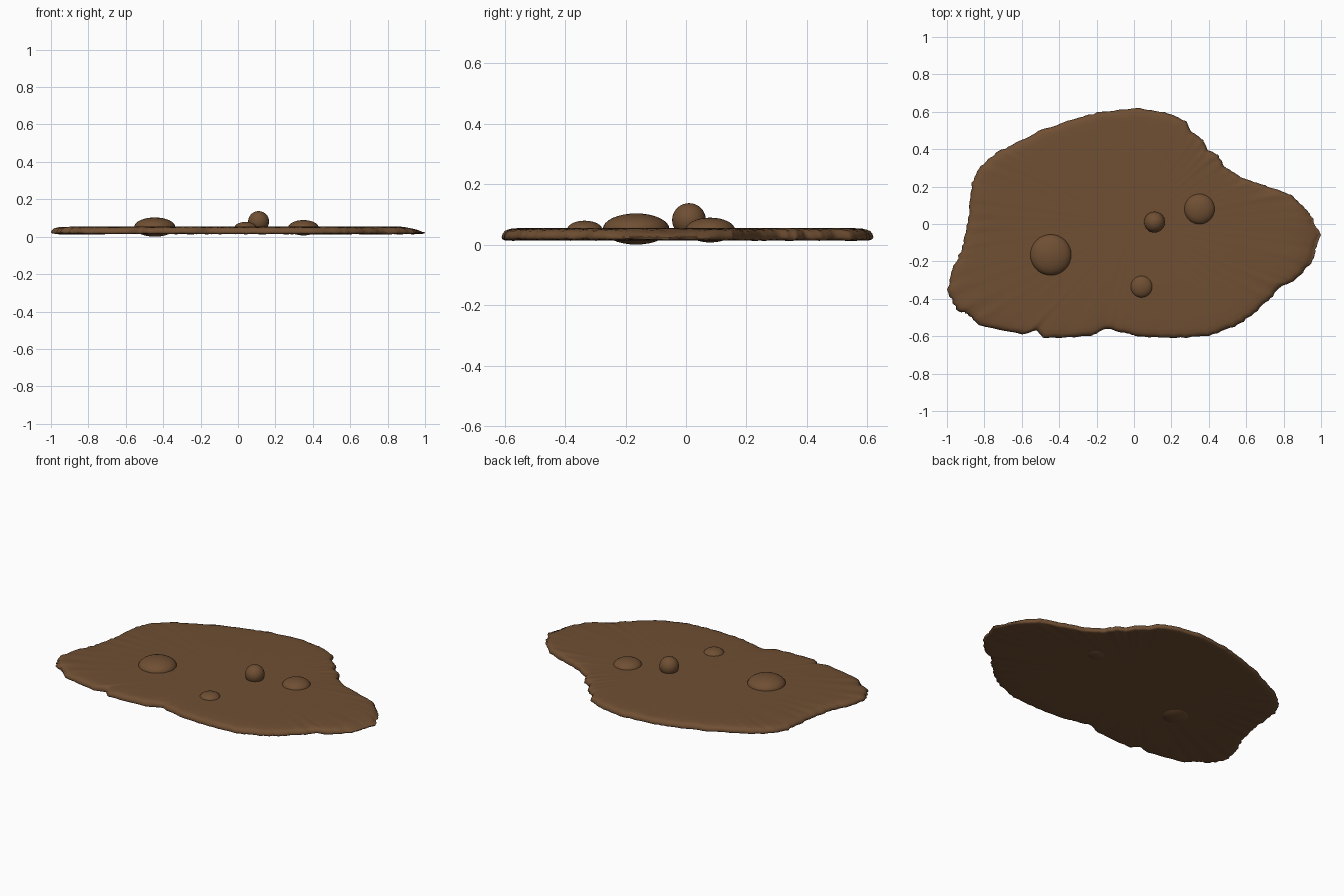
import bpy, bmesh, math, random
from mathutils import Vector, noise

random.seed(4)
cube = bpy.data.objects.get("Cube")
if cube:
    bpy.data.objects.remove(cube, do_unlink=True)

mud = bpy.data.materials.new("mud_brown")
mud.use_nodes = True
colour = (0.16, 0.078, 0.033, 1)
mud.diffuse_color = colour
shader = mud.node_tree.nodes["Principled BSDF"]
shader.inputs["Base Color"].default_value = colour
shader.inputs["Roughness"].default_value = 0.8

# Ragged puddle outline, clockwise from the back
OUTLINE = [
    (.03, .62), (.16, .6), (.28, .55), (.31, .49), (.37, .45), (.39, .4),
    (.45, .37), (.48, .31), (.57, .25), (.66, .22), (.78, .18), (.85, .15),
    (.93, .07), (.96, .02), (1, -.06), (.97, -.15), (.94, -.22), (.86, -.3),
    (.78, -.34), (.72, -.41), (.63, -.49), (.54, -.55), (.4, -.6), (.22, -.61),
    (.01, -.6), (-.06, -.58), (-.15, -.56), (-.23, -.6), (-.48, -.61),
    (-.52, -.57), (-.6, -.59), (-.83, -.54), (-.89, -.48), (-.95, -.46),
    (-1, -.35), (-.97, -.24), (-.92, -.13), (-.9, -.05), (-.88, .07),
    (-.87, .22), (-.82, .31), (-.74, .38), (-.64, .43), (-.48, .51),
    (-.29, .57), (-.18, .6)]


def ragged_outline(points, steps=6):
    """Subdivide the outline and roughen the points between its corners."""
    result = []
    for i, start in enumerate(points):
        a, b = Vector(start), Vector(points[(i + 1) % len(points)])
        for k in range(steps):
            p = a.lerp(b, k / steps)
            if k:
                p *= 1 + random.uniform(-.007, .005)
            result.append(p)
    return result


def finish(bm, name):
    bmesh.ops.recalc_face_normals(bm, faces=bm.faces)
    mesh = bpy.data.meshes.new(name)
    bm.to_mesh(mesh)
    bm.free()
    mesh.materials.append(mud)
    mesh.polygons.foreach_set("use_smooth", [True] * len(mesh.polygons))
    obj = bpy.data.objects.new(name, mesh)
    bpy.context.collection.objects.link(obj)
    return obj


# Flat puddle: rings of (inset from rim, height, wrinkle strength)
RINGS = [(.5, .014, 0), (.2, .014, .001), (.06, .014, .003), (.02, .015, .004),
         (.005, .018, .003), (0, .025, .002), (.006, .036, .004),
         (.018, .045, .006), (.04, .05, .006), (.08, .052, .005),
         (.14, .0535, .003), (.22, .0545, .0015), (.5, .055, 0)]
rim = ragged_outline(OUTLINE)
bm = bmesh.new()
rings = []
for inset, height, wrinkle in RINGS:
    ring = []
    for i, p in enumerate(rim):
        angle = math.atan2(p.y, p.x)
        fold = noise.noise(Vector((math.cos(angle), math.sin(angle), 0)) * 22)
        q = p * (1 - inset * (1 + .4 * fold * (inset < .3)))
        # thin tip on the left side
        droop = max(0, q.x - .88) * .16 * (height > .03)
        z = max(.012, min(.057, height + wrinkle * fold - droop))
        ring.append(bm.verts.new((q.x, q.y, z)))
    rings.append(ring)
count = len(rim)
for low, high in zip(rings, rings[1:]):
    for i in range(count):
        j = (i + 1) % count
        bm.faces.new((low[i], low[j], high[j], high[i]))
for ring, height in ((rings[0], .014), (rings[-1], .055)):
    centre = bm.verts.new((0, 0, height))
    for i in range(count):
        bm.faces.new((centre, ring[i], ring[(i + 1) % count]))
# Small crease near the back edge
for v in bm.verts:
    if v.co.z > .04:
        across = (v.co.x + .13 + (v.co.y - .5) * .2) / .015
        along = (v.co.y - .5) / .06
        v.co.z -= .012 * math.exp(-across ** 2 - along ** 2)
finish(bm, "mud_puddle")

# Bubbles: name, centre, radius, half height
for name, centre, radius, half in (
        ("large_bubble", (-.445, -.165, .0515), .11, .0515),
        ("round_bubble", (.11, .01, .081), .056, .056),
        ("side_bubble", (.35, .08, .048), .082, .041),
        ("front_bubble", (.04, -.335, .048), .059, .031)):
    bm = bmesh.new()
    bmesh.ops.create_uvsphere(bm, u_segments=32, v_segments=16, radius=1)
    bmesh.ops.scale(bm, vec=(radius, radius, half), verts=bm.verts)
    bmesh.ops.translate(bm, vec=centre, verts=bm.verts)
    finish(bm, name)
